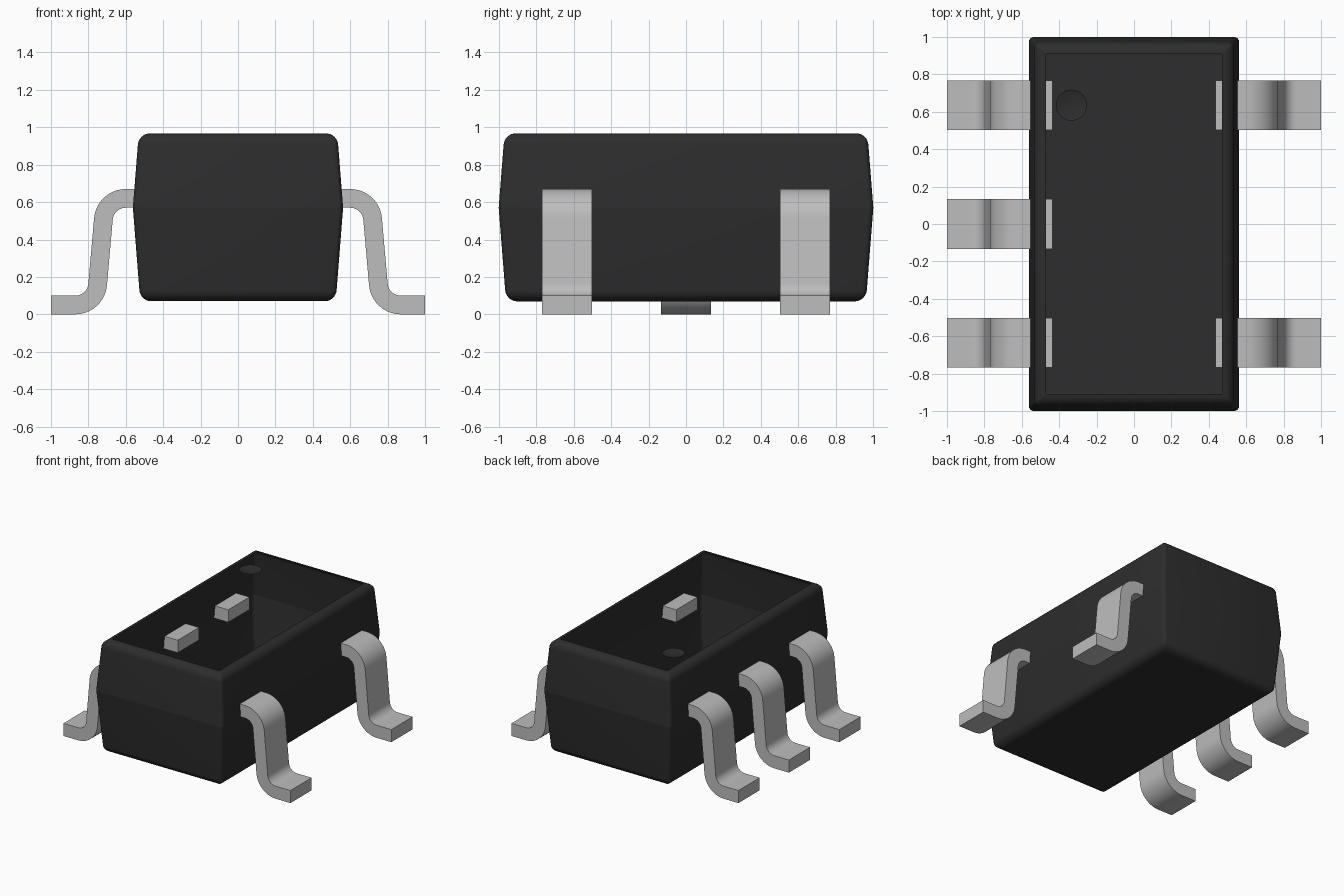
import bpy, bmesh, math
from math import cos, sin, radians

if "Cube" in bpy.data.objects:
    bpy.data.objects.remove(bpy.data.objects["Cube"])


def material(name, rgb, rough):
    m = bpy.data.materials.new(name)
    m.use_nodes = True
    m.diffuse_color = (*rgb, 1)
    bsdf = m.node_tree.nodes["Principled BSDF"]
    bsdf.inputs["Base Color"].default_value = (*rgb, 1)
    bsdf.inputs["Roughness"].default_value = rough
    return m


black = material("black plastic", (0.026, 0.026, 0.026), 0.6)
silver = material("silver metal", (0.51, 0.51, 0.51), 0.5)


def finish(name, bm, mat, angle):
    me = bpy.data.meshes.new(name)
    bm.to_mesh(me)
    bm.free()
    me.materials.append(mat)
    ob = bpy.data.objects.new(name, me)
    bpy.context.collection.objects.link(ob)
    bpy.ops.object.select_all(action='DESELECT')
    ob.select_set(True)
    bpy.context.view_layer.objects.active = ob
    bpy.ops.object.shade_smooth_by_angle(angle=radians(angle))
    return ob


def bridge(bm, a, b):
    n = len(a)
    for i in range(n):
        bm.faces.new((a[i], a[(i + 1) % n], b[(i + 1) % n], b[i]))


def rounded_ring(bm, inset, z, r):
    """Rounded rectangle, inset from the widest outline of the body."""
    hx, hy = 0.562 - inset - r, 1.0 - inset - r
    ring = []
    for k, (sx, sy) in enumerate(((1, 1), (-1, 1), (-1, -1), (1, -1))):
        for i in range(5):
            a = radians(90 * k + 22.5 * i)
            ring.append(bm.verts.new((sx * hx + r * cos(a), sy * hy + r * sin(a), z)))
    return ring


# Body: drafted shell with rounded rims, closed below and open above
MID, BOTTOM, TOP, FILLET, STEPS = 0.57, 0.07, 0.967, 0.065, 8
DRAFT = radians(4.5)


def rim(z_edge, direction):
    """Inset, height and corner radius from the wall up to the flat face."""
    z_c = z_edge - direction * FILLET
    wall = abs(z_c + direction * FILLET * sin(DRAFT) - MID) * math.tan(DRAFT)
    inset_c = wall + FILLET * cos(DRAFT)
    pts = []
    for i in range(STEPS + 1):
        a = DRAFT + (math.pi / 2 - DRAFT) * i / STEPS
        pts.append((inset_c - FILLET * cos(a), z_c + direction * FILLET * sin(a),
                    0.025 * (1 - i / STEPS) + 0.002))
    return pts


bm = bmesh.new()
levels = rim(BOTTOM, -1)[::-1] + [(0, MID, 0.027)] + rim(TOP, 1)
rings = [rounded_ring(bm, *lv) for lv in levels]
for lower, upper in zip(rings, rings[1:]):
    bridge(bm, lower, upper)
bm.faces.new(rings[0][::-1])
parting = set(rings[STEPS + 1])
floor = set(rings[0])
for e in bm.edges:
    if set(e.verts) <= parting or set(e.verts) <= floor:
        e.smooth = False
finish("body", bm, black, 40)

# Pin one marker: shallow round dimple level with the open top
bm = bmesh.new()
rows = []
for r, depth in ((0.083, 0), (0.06, 0.006), (0.03, 0.011)):
    rows.append([bm.verts.new((-0.335 + r * cos(math.tau * i / 32),
                               0.635 + r * sin(math.tau * i / 32), TOP - depth))
                 for i in range(32)])
for outer, inner in zip(rows, rows[1:]):
    bridge(bm, outer, inner)
bm.faces.new(rows[-1])
finish("pin_one_marker", bm, black, 40)


# Legs: gull-wing strip, bent twice and extruded across its width
def arc(cx, cz, r, a0, a1, n=10):
    return [(cx + r * cos(radians(a0 + (a1 - a0) * i / n)),
             cz + r * sin(radians(a0 + (a1 - a0) * i / n))) for i in range(n + 1)]


def centre_strip(r_shoulder, r_ankle):
    return arc(0.60, 0.50, r_shoulder, 90, 5) + arc(0.87, 0.17, r_ankle, 185, 270)


def leg(name, side, y, width=0.267):
    upper = [(0.437, 0.67)] + centre_strip(0.17, 0.07) + [(1.0, 0.10)]
    lower = [(0.437, 0.57)] + centre_strip(0.07, 0.17) + [(1.0, 0.0)]
    bm = bmesh.new()
    rows = []
    for (ux, uz), (lx, lz) in zip(upper, lower):
        rows.append([bm.verts.new((side * x, y + s * width / 2, z))
                     for x, z, s in ((ux, uz, -1), (ux, uz, 1), (lx, lz, 1), (lx, lz, -1))])
    for a, b in zip(rows, rows[1:]):
        bridge(bm, a, b)
    bm.faces.new(rows[0])
    bm.faces.new(rows[-1])
    bmesh.ops.recalc_face_normals(bm, faces=bm.faces)
    finish(name, bm, silver, 35)


for label, y in (("front", -0.635), ("middle", 0.0), ("back", 0.635)):
    leg("right_" + label + "_leg", -1, y)
    if label != "middle":
        leg("left_" + label + "_leg", 1, y)
